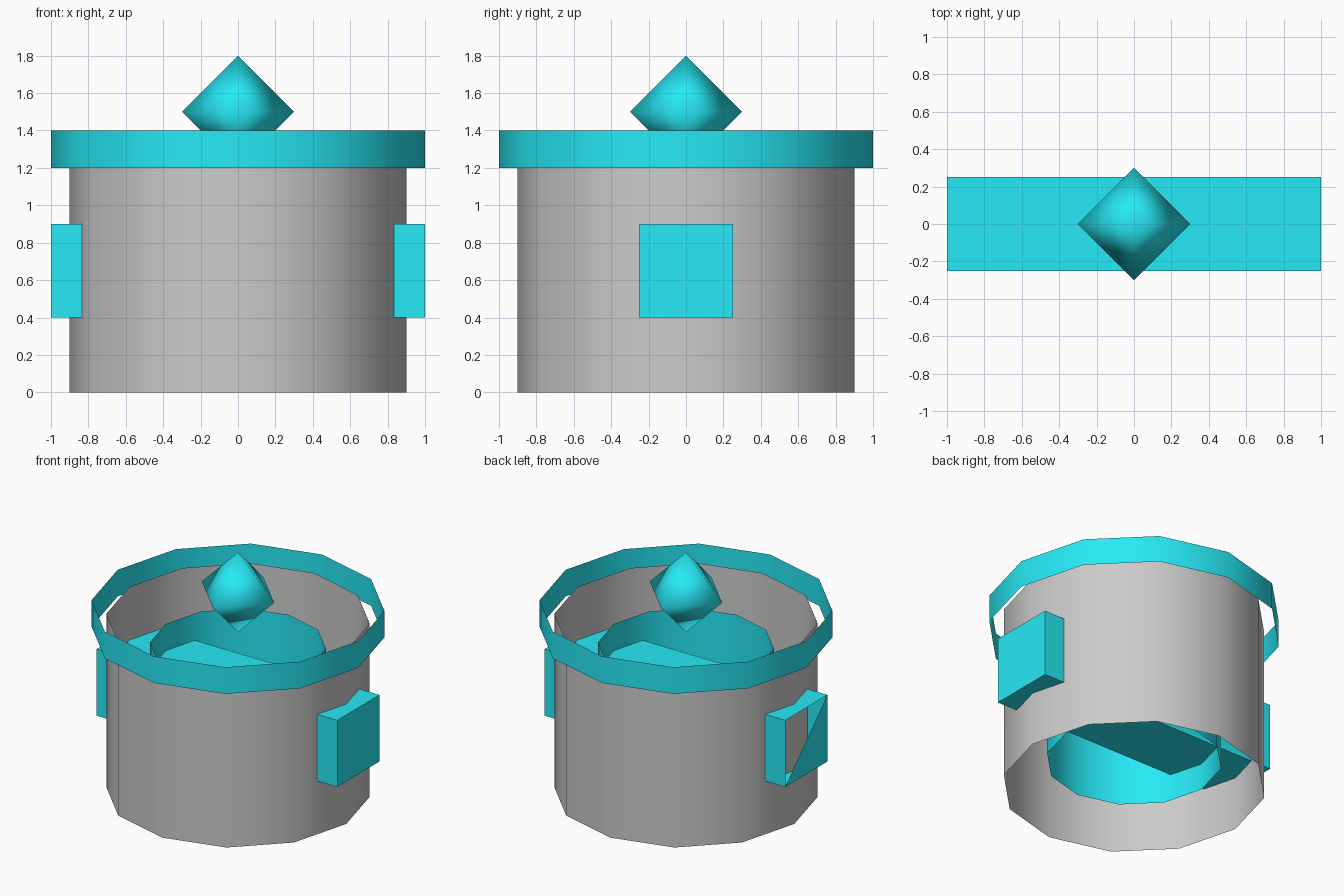
import bpy, bmesh
from mathutils import Matrix

if "Cube" in bpy.data.objects:
    bpy.data.objects.remove(bpy.data.objects["Cube"])

SIDES = 12
cyan = bpy.data.materials.new("cyan")
cyan.diffuse_color = (0.02, 0.82, 0.92, 1.0)
cyan.use_nodes = True
cyan.node_tree.nodes["Principled BSDF"].inputs["Base Color"].default_value = cyan.diffuse_color


def finish(bm, name, material=None, smooth=False):
    for f in bm.faces:
        f.smooth = smooth
    mesh = bpy.data.meshes.new(name)
    bm.to_mesh(mesh)
    bm.free()
    if material:
        mesh.materials.append(material)
    obj = bpy.data.objects.new(name, mesh)
    bpy.context.collection.objects.link(obj)
    return obj


def open_tube(name, radius, z0, z1, material=None):
    bm = bmesh.new()
    bmesh.ops.create_cone(bm, cap_ends=False, segments=SIDES, radius1=radius,
                          radius2=radius, depth=z1 - z0,
                          matrix=Matrix.Translation((0, 0, (z0 + z1) / 2)))
    return finish(bm, name, material, smooth=True)


# Open-ended shells: outer body, lid band and inner sleeve
open_tube("body", 0.9, 0.0, 1.3)
open_tube("lid_band", 1.0, 1.2, 1.4, cyan)
open_tube("inner_sleeve", 0.6, 0.2, 1.1, cyan)

# Bar running through the body, its ends forming the two handles
bm = bmesh.new()
bmesh.ops.create_cube(bm, size=1, matrix=Matrix.Translation((0, 0, 0.65))
                      @ Matrix.Diagonal((2.0, 0.5, 0.5, 1)))
# Left end is half open: only its lower front triangle remains
end = min(bm.faces, key=lambda f: f.calc_center_median().x)
corners = [v for v in end.verts if not (v.co.y > 0 and v.co.z > 0.65)]
bmesh.ops.delete(bm, geom=[end], context='FACES_ONLY')
tri = bm.faces.new(corners)
tri.normal_update()
if tri.normal.x > 0:
    tri.normal_flip()
finish(bm, "handle_bar", cyan)

# Octahedral knob, smooth shaded
bm = bmesh.new()
lift = Matrix.Translation((0, 0, 1.5))
ring = bmesh.ops.create_circle(bm, segments=4, radius=0.3, matrix=lift)["verts"]
tip, base = bm.verts.new((0, 0, 1.8)), bm.verts.new((0, 0, 1.2))
for i in range(4):
    a, b = ring[i], ring[(i + 1) % 4]
    bm.faces.new((a, b, tip))
    bm.faces.new((b, a, base))
bmesh.ops.recalc_face_normals(bm, faces=bm.faces)
finish(bm, "knob", cyan, smooth=True)
